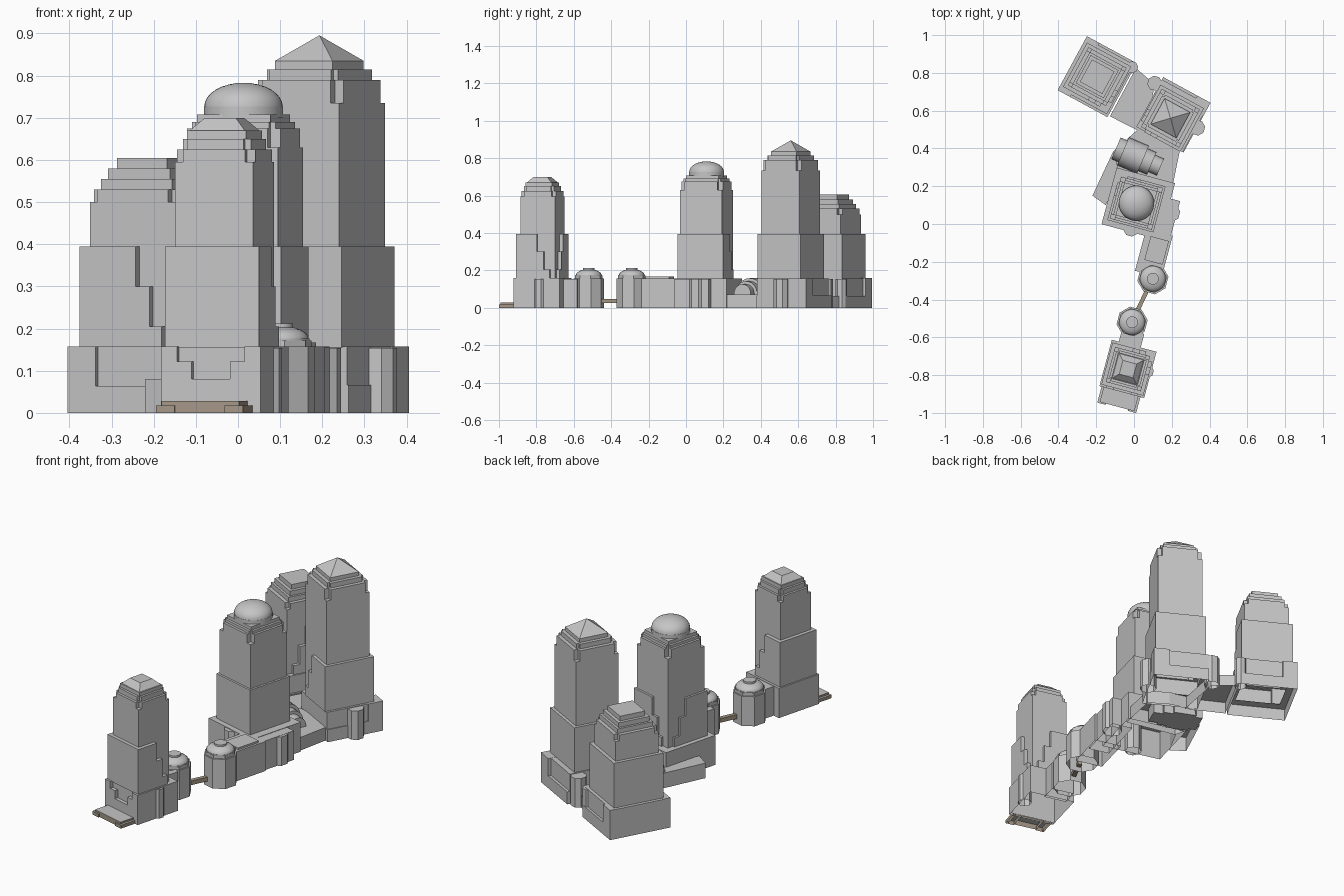
import bpy, bmesh, math
from math import sin, cos, pi, radians

if "Cube" in bpy.data.objects:
    bpy.data.objects.remove(bpy.data.objects["Cube"])


def material(name, rgb):
    m = bpy.data.materials.new(name)
    m.diffuse_color = (*rgb, 1)
    m.use_nodes = True
    m.node_tree.nodes["Principled BSDF"].inputs["Base Color"].default_value = m.diffuse_color
    return m


STONE = material("grey stone", (0.56, 0.56, 0.56))
TAN = material("tan paving", (0.37, 0.31, 0.24))


def loft(name, rings, mat=STONE, smooth=False, bottom=False, top=True):
    """Shell through equal-length rings of 3D points, optionally capped."""
    bm = bmesh.new()
    vs = [[bm.verts.new(p) for p in r] for r in rings]
    n = len(vs[0])
    for a, b in zip(vs, vs[1:]):
        for i in range(n):
            j = (i + 1) % n
            bm.faces.new((a[i], a[j], b[j], b[i]))
    if bottom:
        bm.faces.new(vs[0][::-1])
    if top:
        bm.faces.new(vs[-1])
    bmesh.ops.remove_doubles(bm, verts=bm.verts, dist=1e-5)
    if bottom and top:
        bmesh.ops.recalc_face_normals(bm, faces=bm.faces)
    me = bpy.data.meshes.new(name)
    bm.to_mesh(me)
    bm.free()
    ob = bpy.data.objects.new(name, me)
    bpy.context.collection.objects.link(ob)
    me.materials.append(mat)
    if smooth:
        bpy.ops.object.select_all(action='DESELECT')
        ob.select_set(True)
        bpy.context.view_layer.objects.active = ob
        bpy.ops.object.shade_smooth_by_angle(angle=radians(35))
    return ob


def place(c, deg, pts):
    a = radians(deg)
    return [(c[0] + x * cos(a) - y * sin(a), c[1] + x * sin(a) + y * cos(a)) for x, y in pts]


def prism(name, pts, z0, z1, mat=STONE, bottom=False):
    area = sum(p[0]*q[1] - q[0]*p[1] for p, q in zip(pts, pts[1:] + pts[:1]))
    pts = pts if area > 0 else pts[::-1]
    return loft(name, [[(x, y, z) for x, y in pts] for z in (z0, z1)], mat, bottom=bottom)


def rect(w, d, ox=0, oy=0):
    return [(ox - w/2, oy - d/2), (ox + w/2, oy - d/2), (ox + w/2, oy + d/2), (ox - w/2, oy + d/2)]


def collar(name, c, deg, pts, hole, z0, z1):
    """Walls with a flat roof ring that stops at a square hole under the tower."""
    h = hole / 2
    inner = [(max(-h, min(h, x)), max(-h, min(h, y))) for x, y in pts]
    loft(name, [[(x, y, z) for x, y in place(c, deg, p)] for p, z in ((pts, z0), (pts, z1), (inner, z1))],
         top=False)


def notched(w, cuts):
    """Square with a square bite of the given size out of each corner."""
    h, out = w / 2, []
    for (sx, sy), c in zip(((-1, -1), (1, -1), (1, 1), (-1, 1)), cuts):
        if c == 0:
            out += [(sx*h, sy*h)]
            continue
        a, b, m = (sx*(h-c), sy*h), (sx*h, sy*(h-c)), (sx*(h-c), sy*(h-c))
        out += [a, m, b] if sx * sy < 0 else [b, m, a]
    return out


def fix_order(pts):
    area = sum(p[0]*q[1] - q[0]*p[1] for p, q in zip(pts, pts[1:] + pts[:1]))
    return pts if area > 0 else pts[::-1]


def lathe(name, c, profile, n=32, mat=STONE, turn=0, smooth=True):
    rings = [[(c[0] + r*cos(2*pi*i/n + turn), c[1] + r*sin(2*pi*i/n + turn), z) for i in range(n)]
             for r, z in profile]
    return loft(name, rings, mat, smooth)


def dome(r, z, h, k=8, end=0.02):
    return [(max(r*cos(i/k*pi/2), r*end), z + h*sin(i/k*pi/2)) for i in range(k + 1)]


def tower(name, c, deg, low, shaft, shaft_top, corner, tiers):
    # shaft, lower tier cascading away at one corner, then setbacks
    prism(name + "_shaft", place(c, deg, rect(shaft, shaft)), 0.157, shaft_top)
    for i, (z0, z1, bite) in enumerate(((0.155, 0.205, 0.045), (0.205, 0.3, 0.078), (0.3, 0.395, 0.115))):
        cuts = [bite if k == corner else 0 for k in range(4)]
        collar(f"{name}_lower_tier_{i}", c, deg, fix_order(notched(low, cuts)), shaft, z0, z1)
    z = shaft_top
    for i, (z1, w, cut) in enumerate(tiers):
        prism(f"{name}_setback_{i}", place(c, deg, notched(w, [cut] * 4)), z, z1)
        z = z1


def frustum(name, c, deg, w0, w1, z0, z1):
    loft(name, [[(x, y, z) for x, y in place(c, deg, rect(w, w))] for w, z in ((w0, z0), (w1, z1))])


A, B, C, D = (-0.032, -0.768), (0.013, 0.11), (0.193, 0.56), (-0.195, 0.78)
RA, RC = -15, -28.5

# South tower with truncated pyramid roof
tower("south_tower", A, RA, 0.23, 0.192, 0.595, 2,
      [(0.625, 0.192, 0.02), (0.65, 0.168, 0.015), (0.67, 0.145, 0)])
frustum("south_tower_roof", A, RA, 0.135, 0.075, 0.67, 0.70)
collar("south_podium", A, RA, rect(0.245, 0.235, 0, 0.01), 0.19, 0, 0.158)
prism("south_entry_base", place(A, RA, rect(0.245, 0.02, 0, -0.116)), 0, 0.08)
for s in (-1, 1):
    prism("south_entry_shoulder", place(A, RA, rect(0.04, 0.02, s*0.1025, -0.116)), 0.08, 0.158)
    prism("south_entry_step", place(A, RA, rect(0.035, 0.02, s*0.065, -0.116)), 0.08, 0.122)

# Entrance terrace: tan sides, stone top
T = (-0.078, -0.923)
parts = [prism("terrace", place(T, RA, rect(0.19, 0.09)), 0, 0.028, TAN)]
for s in (-1, 1):
    parts.append(prism("terrace_end", place(T, RA, rect(0.045, 0.1, s*0.084, -0.002)), 0, 0.018, TAN))
for ob in parts:
    ob.data.materials.append(STONE)
    for p in ob.data.polygons:
        p.material_index = int(p.normal.z > 0.9)

# Domed tower
tower("domed_tower", B, RA, 0.252, 0.23, 0.63, 3,
      [(0.675, 0.23, 0.025), (0.69, 0.205, 0.012), (0.708, 0.18, 0)])
lathe("tower_dome", B, [(0.094, 0.7), (0.094, 0.727)] + dome(0.093, 0.727, 0.056), 40)
collar("domed_tower_podium", B, RA, rect(0.32, 0.31, 0.01, 0), 0.228, 0, 0.157)

# Pyramid tower
tower("pyramid_tower", C, RC, 0.262, 0.23, 0.735, 0,
      [(0.79, 0.23, 0.022), (0.815, 0.192, 0.012), (0.835, 0.155, 0)])
frustum("pyramid_roof", C, RC, 0.155, 0.001, 0.835, 0.895)
collar("pyramid_tower_base", C, RC, rect(0.285, 0.3, 0.005, 0.023), 0.228, 0, 0.066)
collar("pyramid_tower_podium", C, RC, rect(0.28, 0.285, 0.003, 0.016), 0.228, 0.066, 0.157)
prism("pyramid_podium_corner", place(C, RC, rect(0.08, 0.08, 0.1075, 0.133)), 0.066, 0.1575)

# Stepped-top tower
tower("stepped_tower", D, RC, 0.266, 0.23, 0.5, 1,
      [(0.53, 0.23, 0.02), (0.555, 0.192, 0), (0.58, 0.168, 0), (0.605, 0.135, 0)])
collar("stepped_tower_base", D, RC, rect(0.30, 0.325), 0.228, 0, 0.064)
collar("stepped_tower_podium", D, RC, rect(0.29, 0.3, -0.005, 0), 0.228, 0.064, 0.157)
for s in (-1, 1):
    prism("stepped_podium_corner", place(D, RC, rect(0.075, 0.04, -0.1125, s*0.1425)), 0.064, 0.158)

# Low links between the towers
prism("north_link", [(-0.127, 0.57), (0.06, 0.475), (0.11, 0.74), (0.01, 0.825)], 0, 0.063)
prism("garden_floor", [(-0.11, 0.385), (-0.07, 0.24), (0.2, 0.18), (0.245, 0.4), (0.15, 0.46), (0.02, 0.5)], 0, 0.07)
prism("west_terrace", [(-0.22, 0.15), (-0.15, 0.1), (-0.07, 0.25), (-0.11, 0.385)], 0, 0.08)

# Podium bays
for i, (x, y, r) in enumerate(((0.335, 0.51, 0.042), (0.11, 0.745, 0.04), (-0.01, 0.83, 0.032),
                               (-0.015, -0.025, 0.042), (0.195, 0.06, 0.05), (0.07, -0.78, 0.035))):
    lathe(f"podium_bay_{i}", (x, y), [(r, 0), (r, 0.154)], 8, turn=radians(7), smooth=False)

# Stepped glass-garden vaults along a slanted axis
ax = radians(-23)
ux, uy = cos(ax), sin(ax)
G = (0.02, 0.352)
for i, (t0, t1, r) in enumerate(((-0.125, -0.085, 0.062), (-0.085, 0.03, 0.08), (0.03, 0.08, 0.064), (0.08, 0.13, 0.048))):
    prof = [(r, 0)] + [(r*cos(k/12*pi), 0.078 + r*sin(k/12*pi)) for k in range(13)] + [(-r, 0)]
    loft(f"garden_vault_{i}",
         [[(G[0] + ux*t - uy*s, G[1] + uy*t + ux*s, z) for s, z in prof] for t in (t0, t1)],
         smooth=True, bottom=True)

# Octagonal gatehouses and their links
for name, c in (("south_gatehouse", (-0.01, -0.52)), ("north_gatehouse", (0.1, -0.29))):
    lathe(name, c, [(0.083, 0), (0.083, 0.157)], 8, turn=radians(7.5), smooth=False)
    lathe(name + "_collar", c, [(0.075, 0.155), (0.075, 0.172)], 8, turn=radians(7.5), smooth=False)
    lathe(name + "_dome", c, [(0.07, 0.17), (0.07, 0.176)] + dome(0.068, 0.176, 0.03, 6, 0.3), 24)
    lathe(name + "_cap", c, [(0.031, 0.2), (0.031, 0.212)], 24)
prism("south_gatehouse_neck", place((-0.015, -0.61), RA, rect(0.12, 0.09)), 0, 0.155)
prism("north_gatehouse_link", place((0.105, -0.155), RA, rect(0.145, 0.23)), 0, 0.157)
prism("link_roof", place((0.12, -0.14), RA, rect(0.1, 0.13)), 0.157, 0.167)
prism("east_wing", place((0.155, 0.0), RA, rect(0.11, 0.28)), 0, 0.155)

# Footbridge between the gatehouses
prism("footbridge", place((0.045, -0.402), -25.5, rect(0.022, 0.15)), 0.026, 0.048, TAN, bottom=True)
